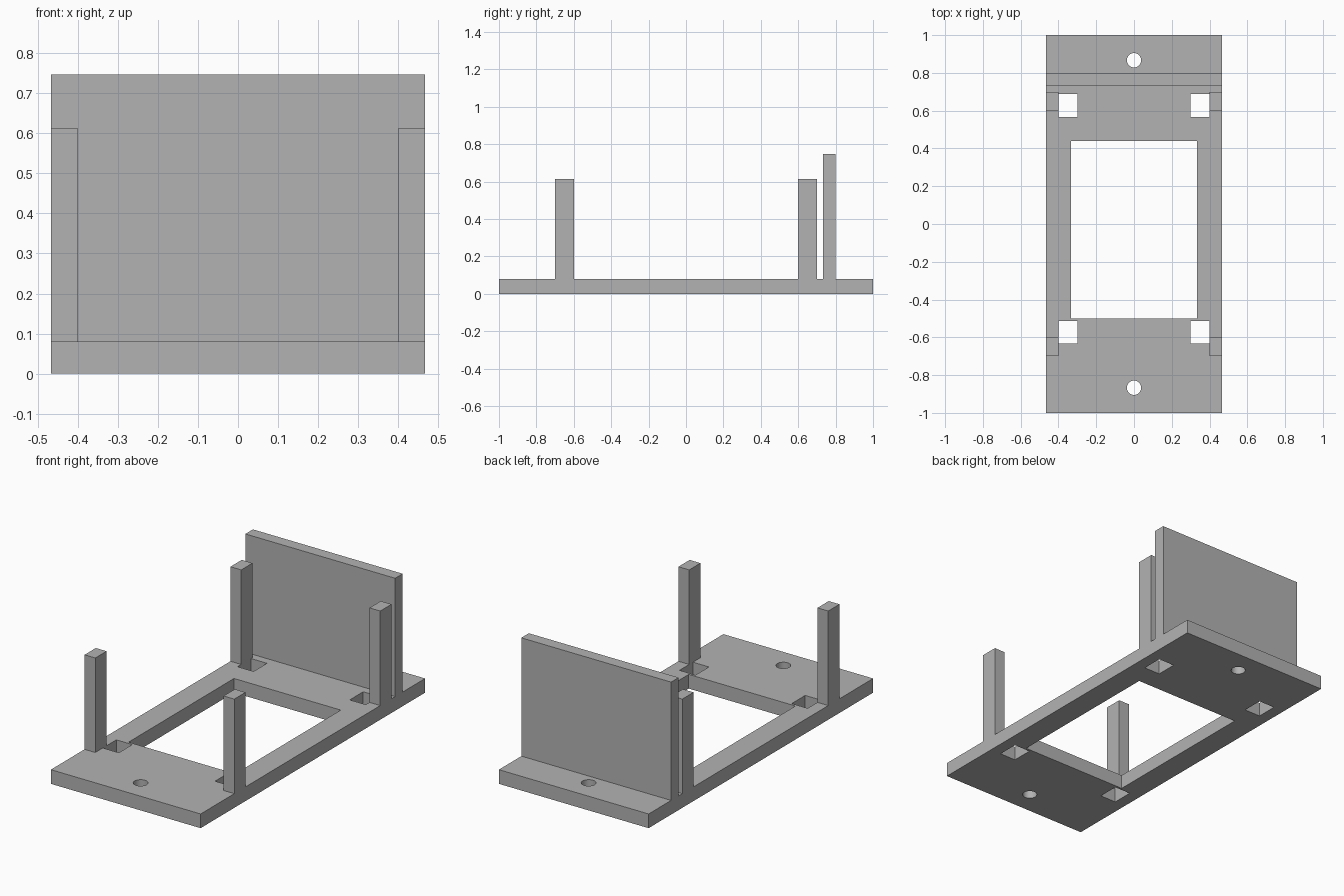
import bpy

cube = bpy.data.objects.get("Cube")
if cube:
    bpy.data.objects.remove(cube, do_unlink=True)

grey = bpy.data.materials.new("plain grey")
grey.use_nodes = True
colour = (0.45, 0.45, 0.45, 1)
grey.diffuse_color = colour
grey.node_tree.nodes["Principled BSDF"].inputs["Base Color"].default_value = colour


def box(name, x, y, z):
    """Box between the given (low, high) limits on each axis."""
    spans = (x, y, z)
    bpy.ops.mesh.primitive_cube_add(size=1)
    ob = bpy.context.object
    ob.name = name
    for v in ob.data.vertices:
        v.co = [(lo + hi) / 2 + c * (hi - lo) for c, (lo, hi) in zip(v.co, spans)]
    ob.data.materials.append(grey)
    return ob


def cut(target, cutter):
    """Subtract the cutter from the target and discard it."""
    cutter.hide_render = True
    mod = target.modifiers.new("cut", "BOOLEAN")
    mod.operation = "DIFFERENCE"
    mod.solver = "EXACT"
    mod.object = cutter
    bpy.context.view_layer.objects.active = target
    bpy.ops.object.modifier_apply(modifier=mod.name)
    bpy.data.objects.remove(cutter, do_unlink=True)


half_width, thick = 0.467, 0.08
through = (-0.1, 0.2)

# Base plate with its large central window
base = box("base_plate", (-half_width, half_width), (-1, 1), (0, thick))
cut(base, box("window_cutter", (-0.333, 0.333), (-0.5, 0.44), through))

# Square slots beside the posts
for y in ((-0.633, -0.513), (0.567, 0.687)):
    for x in ((-0.4, -0.3), (0.3, 0.4)):
        cut(base, box("slot_cutter", x, y, through))

# Round screw holes at both ends
for y in (-0.867, 0.867):
    bpy.ops.mesh.primitive_cylinder_add(vertices=32, radius=0.038, depth=0.4, location=(0, y, 0))
    hole = bpy.context.object
    hole.data.materials.append(grey)
    cut(base, hole)

# Four corner posts
for side, x in (("right", (-half_width, -0.4)), ("left", (0.4, half_width))):
    for end, y in (("front", (-0.7, -0.6)), ("back", (0.6, 0.7))):
        box(f"{end}_{side}_post", x, y, (thick, 0.613))

# Upright wall near the back
box("back_wall", (-half_width, half_width), (0.733, 0.8), (thick, 0.747))

# Smooth only the walls of the screw holes
bpy.ops.object.select_all(action="DESELECT")
base.select_set(True)
bpy.context.view_layer.objects.active = base
bpy.ops.object.shade_smooth_by_angle()
